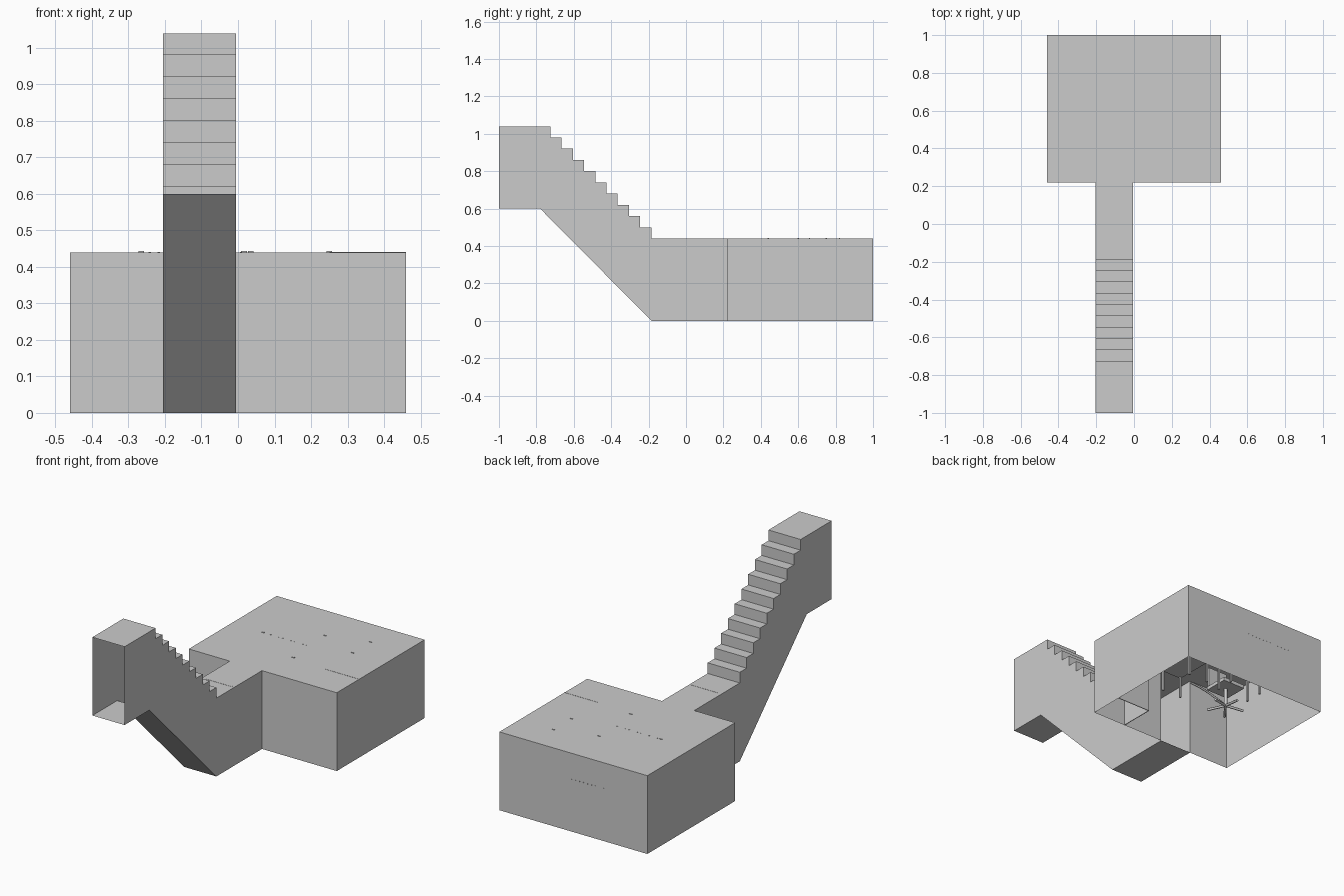
import bpy, bmesh, math
from mathutils import Vector

if "Cube" in bpy.data.objects:
    bpy.data.objects.remove(bpy.data.objects["Cube"])

grey = bpy.data.materials.new("plain_grey")
grey.diffuse_color = (0.6, 0.6, 0.6, 1)
grey.use_nodes = True
grey.node_tree.nodes["Principled BSDF"].inputs["Base Color"].default_value = grey.diffuse_color


def finish(name, bm):
    me = bpy.data.meshes.new(name)
    bm.to_mesh(me)
    bm.free()
    me.materials.append(grey)
    ob = bpy.data.objects.new(name, me)
    bpy.context.collection.objects.link(ob)
    return ob


def box(name, x0, x1, y0, y1, z0, z1):
    bm = bmesh.new()
    bmesh.ops.create_cube(bm, size=1)
    for v in bm.verts:
        v.co = Vector(((x0 + x1) / 2 + v.co.x * (x1 - x0),
                       (y0 + y1) / 2 + v.co.y * (y1 - y0),
                       (z0 + z1) / 2 + v.co.z * (z1 - z0)))
    return finish(name, bm)


def tube(name, pts, r):
    cu = bpy.data.curves.new(name, 'CURVE')
    cu.dimensions = '3D'
    cu.bevel_depth = r
    cu.bevel_resolution = 1
    cu.use_fill_caps = True
    sp = cu.splines.new('POLY')
    sp.points.add(len(pts) - 1)
    for p, c in zip(sp.points, pts):
        p.co = (*c, 1)
    cu.materials.append(grey)
    ob = bpy.data.objects.new(name, cu)
    bpy.context.collection.objects.link(ob)
    return ob


H = 0.44                       # ceiling height
XL, XR = -0.205, -0.005        # corridor sides
RX, RY0, RY1 = 0.46, 0.22, 1.0  # room extents

# Stair and corridor shell: open at the street end and at the room
bottom = [(-1, 0.6), (-0.78, 0.6), (-0.185, 0), (RY0, 0)]
top = [(RY0, H), (-0.185, H)]
for k in range(10):
    y, z = -0.185 - 0.06 * k, H + 0.06 * (k + 1)
    top += [(y, z), (y - 0.06 if k < 9 else -1, z)]
bm = bmesh.new()
prof = bottom + top
left = [bm.verts.new((XL, y, z)) for y, z in prof]
right = [bm.verts.new((XR, y, z)) for y, z in prof]
bm.faces.new(left[::-1])
bm.faces.new(right)
n = len(prof)
for i in range(n - 1):
    if i != len(bottom) - 1:   # leave the doorway to the room open
        bm.faces.new((left[i], left[i + 1], right[i + 1], right[i]))
finish("stair_corridor_shell", bm)

# Room shell: ceiling and walls, no floor, gap at the corridor
bm = bmesh.new()


def quad(*c):
    bm.faces.new([bm.verts.new(p) for p in c])


def wall(a, b):
    quad((*a, 0), (*b, 0), (*b, H), (*a, H))


wall((-RX, RY0), (XL, RY0))
wall((XR, RY0), (RX, RY0))
wall((RX, RY0), (RX, RY1))
wall((RX, RY1), (-RX, RY1))
wall((-RX, RY1), (-RX, RY0))
quad((-RX, RY0, H), (RX, RY0, H), (RX, RY1, H), (-RX, RY1, H))
bmesh.ops.remove_doubles(bm, verts=bm.verts, dist=0.0005)
finish("room_shell", bm)

# Closet partitions in the front right corner
box("closet_side_wall", 0.248, 0.252, RY0, 0.42, 0, H - 0.001)
box("closet_back_wall", 0.25, RX, 0.418, 0.422, 0, H + 0.001)

# Slim ceiling fixtures that just break through the roof
box("corridor_light", -0.18, -0.02, -0.028, -0.022, H - 0.02, H + 0.001)
for i in range(12):
    x = -0.27 + 0.025 * i
    box("ceiling_track_spot", x, x + 0.006, 0.598, 0.602, H - 0.01, H + 0.001)
for x, y in ((-0.265, 0.6), (0.035, 0.44), (0.016, 0.75), (0.25, 0.66), (0.25, 0.82)):
    box("ceiling_lamp", x - 0.008, x + 0.008, y - 0.003, y + 0.003, H - 0.015, H + 0.003)

# Board on the back wall with a row of pins
box("wall_board", -0.26, 0.07, 0.985, 0.999, 0.18, 0.29)
for i in range(12):
    x = -0.24 + 0.025 * i
    box("board_pin", x, x + 0.006, 0.99, RY1 + 0.001, 0.293, 0.297)

# Swivel chair with a star base
cx, cy = -0.05, 0.70
for i in range(5):
    a = math.tau * i / 5 + 0.3
    tube("chair_base_leg", [(cx, cy, 0.02), (cx + 0.1 * math.cos(a), cy + 0.1 * math.sin(a), 0.008)], 0.007)
tube("chair_column", [(cx, cy, 0.015), (cx, cy, 0.12)], 0.01)
box("chair_seat", cx - 0.07, cx + 0.07, cy - 0.07, cy + 0.07, 0.12, 0.14)
box("chair_back", cx - 0.06, cx + 0.06, cy - 0.08, cy - 0.065, 0.15, 0.26)
tube("chair_arm_rail", [(cx + 0.24 * t / 8, cy, 0.02 + 0.05 * math.sin(math.pi * t / 16)) for t in range(9)], 0.006)

# Two desks: top plus four legs
def desk(x0, x1, y0, y1, z):
    box("desk_top", x0, x1, y0, y1, z - 0.015, z)
    for x in (x0 + 0.01, x1 - 0.01):
        for y in (y0 + 0.01, y1 - 0.01):
            box("desk_leg", x - 0.005, x + 0.005, y - 0.005, y + 0.005, 0.02, z - 0.015)


desk(0.18, 0.32, 0.60, 0.84, 0.16)
desk(-0.12, 0.10, 0.80, 0.92, 0.17)
